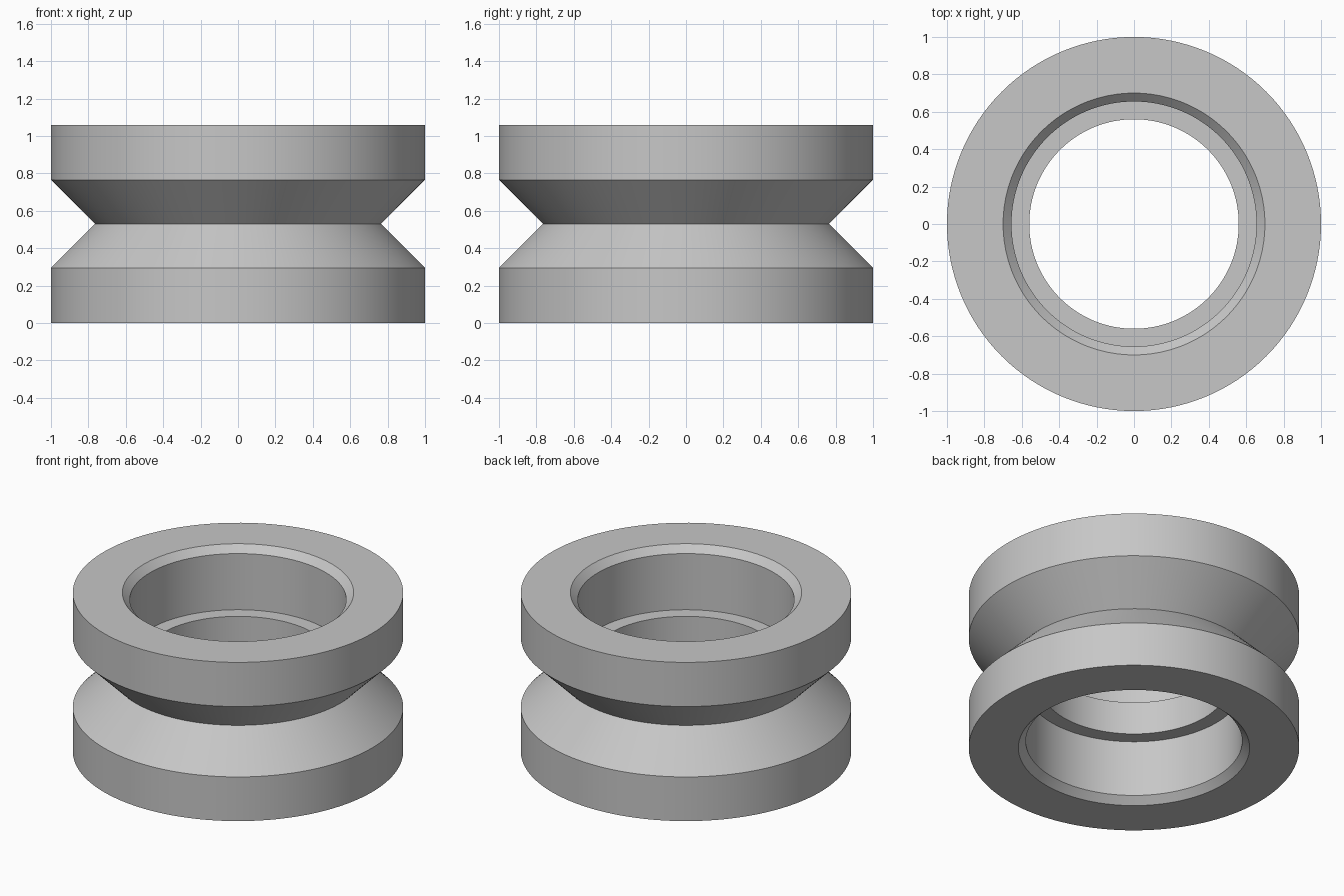
import bpy
import bmesh
from math import cos, sin, tau, radians

cube = bpy.data.objects.get("Cube")
if cube:
    bpy.data.objects.remove(cube, do_unlink=True)

HEIGHT = 1.06
SEGMENTS = 128

# Single light grey material
grey = bpy.data.materials.new("light_grey")
grey.use_nodes = True
colour = (0.57, 0.57, 0.57, 1)
grey.diffuse_color = colour
grey.node_tree.nodes["Principled BSDF"].inputs["Base Color"].default_value = colour

# Lower half of the section: groove root, rim, chamfered bearing seat, inner shoulder
lower = [(0.765, HEIGHT / 2), (1, 0.295), (1, 0), (0.7, 0),
         (0.655, 0.045), (0.655, 0.42), (0.56, 0.42)]
# Mirror about mid height, sharing the groove root point
upper = [(r, HEIGHT - z) for r, z in reversed(lower[1:])]
profile = lower + upper


def lathe(name, section, material):
    """Revolve a closed section around z."""
    bm = bmesh.new()
    rings = [[bm.verts.new((r * cos(tau * i / SEGMENTS), r * sin(tau * i / SEGMENTS), z))
              for r, z in section] for i in range(SEGMENTS)]
    n = len(section)
    for i in range(SEGMENTS):
        a, b = rings[i], rings[(i + 1) % SEGMENTS]
        for j in range(n):
            k = (j + 1) % n
            bm.faces.new((a[j], a[k], b[k], b[j]))
    bmesh.ops.recalc_face_normals(bm, faces=bm.faces)
    mesh = bpy.data.meshes.new(name)
    bm.to_mesh(mesh)
    bm.free()
    mesh.materials.append(material)
    obj = bpy.data.objects.new(name, mesh)
    bpy.context.collection.objects.link(obj)
    return obj


# Grooved wheel
wheel = lathe("grooved_wheel", profile, grey)
bpy.ops.object.select_all(action="DESELECT")
wheel.select_set(True)
bpy.context.view_layer.objects.active = wheel
bpy.ops.object.shade_smooth_by_angle(angle=radians(30))
